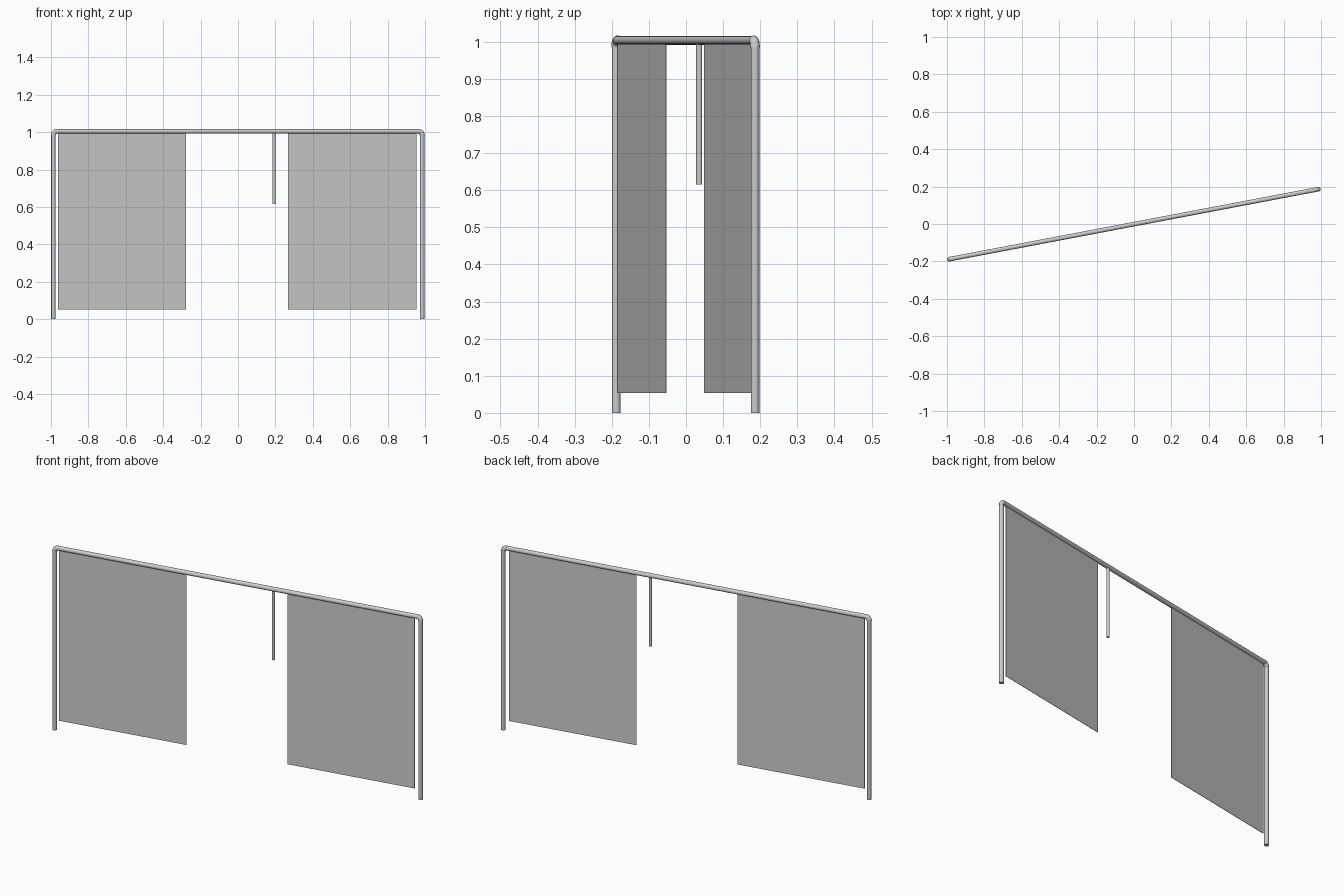
import bpy
from mathutils import Vector

cube = bpy.data.objects.get("Cube")
if cube:
    bpy.data.objects.remove(cube, do_unlink=True)

grey = bpy.data.materials.new("grey metal")
grey.use_nodes = True
colour = (0.6, 0.6, 0.6, 1)
grey.diffuse_color = colour
grey.node_tree.nodes["Principled BSDF"].inputs["Base Color"].default_value = colour

# The frame runs diagonally between these two post positions
RIGHT_END = Vector((-0.987, -0.188, 0))
LEFT_END = Vector((0.985, 0.186, 0))
ALONG = (LEFT_END - RIGHT_END).normalized()
RAIL_Z = 1.004
TUBE = 0.0115


def at(x, z):
    """Point on the frame's vertical plane."""
    t = (x - RIGHT_END.x) / (LEFT_END.x - RIGHT_END.x)
    p = RIGHT_END.lerp(LEFT_END, t)
    p.z = z
    return p


def finish(obj, name):
    obj.name = name
    obj.data.materials.append(grey)
    return obj


def rod(name, a, b, radius):
    bpy.ops.mesh.primitive_cylinder_add(vertices=20, radius=radius,
                                        depth=(b - a).length, location=(a + b) / 2)
    obj = finish(bpy.context.object, name)
    obj.rotation_euler = (b - a).to_track_quat('Z', 'Y').to_euler()
    bpy.ops.object.shade_smooth_by_angle()


def elbow(name, corner, inward):
    """Short bent tube joining a post to the rail."""
    size = 0.02
    curve = bpy.data.curves.new(name, 'CURVE')
    curve.dimensions = '3D'
    curve.bevel_depth = 0.013
    curve.bevel_resolution = 4
    curve.use_fill_caps = True
    spline = curve.splines.new('BEZIER')
    spline.bezier_points.add(1)
    down = Vector((0, 0, -1))
    for point, side in zip(spline.bezier_points, (down, inward)):
        point.co = corner + side * size
        point.handle_left = point.handle_right = corner + side * size * 0.45
    obj = bpy.data.objects.new(name, curve)
    bpy.context.collection.objects.link(obj)
    finish(obj, name)


def panel(name, x0, x1):
    """Thin flat sheet hanging below the rail."""
    a, b = at(x0, 0.053), at(x1, RAIL_Z - 0.006)
    bpy.ops.mesh.primitive_cube_add(size=1, location=(a + b) / 2)
    obj = finish(bpy.context.object, name)
    obj.scale = ((b - a).xy.length, 0.002, b.z - a.z)
    obj.rotation_euler.z = ALONG.xy.angle_signed(Vector((1, 0)))


# Posts and elbows
for side, end, inward in (("right", RIGHT_END, ALONG), ("left", LEFT_END, -ALONG)):
    top = end + Vector((0, 0, RAIL_Z))
    rod(side + "_post", end, top - Vector((0, 0, 0.015)), TUBE)
    elbow(side + "_elbow", top, inward)

# Top rail
rod("top_rail", at(-0.975, RAIL_Z), at(0.973, RAIL_Z), 0.012)

# Hanging panels and short drop pole
panel("right_panel", -0.963, -0.277)
panel("left_panel", 0.267, 0.953)
rod("drop_pole", at(0.192, 0.615), at(0.192, RAIL_Z), 0.008)
